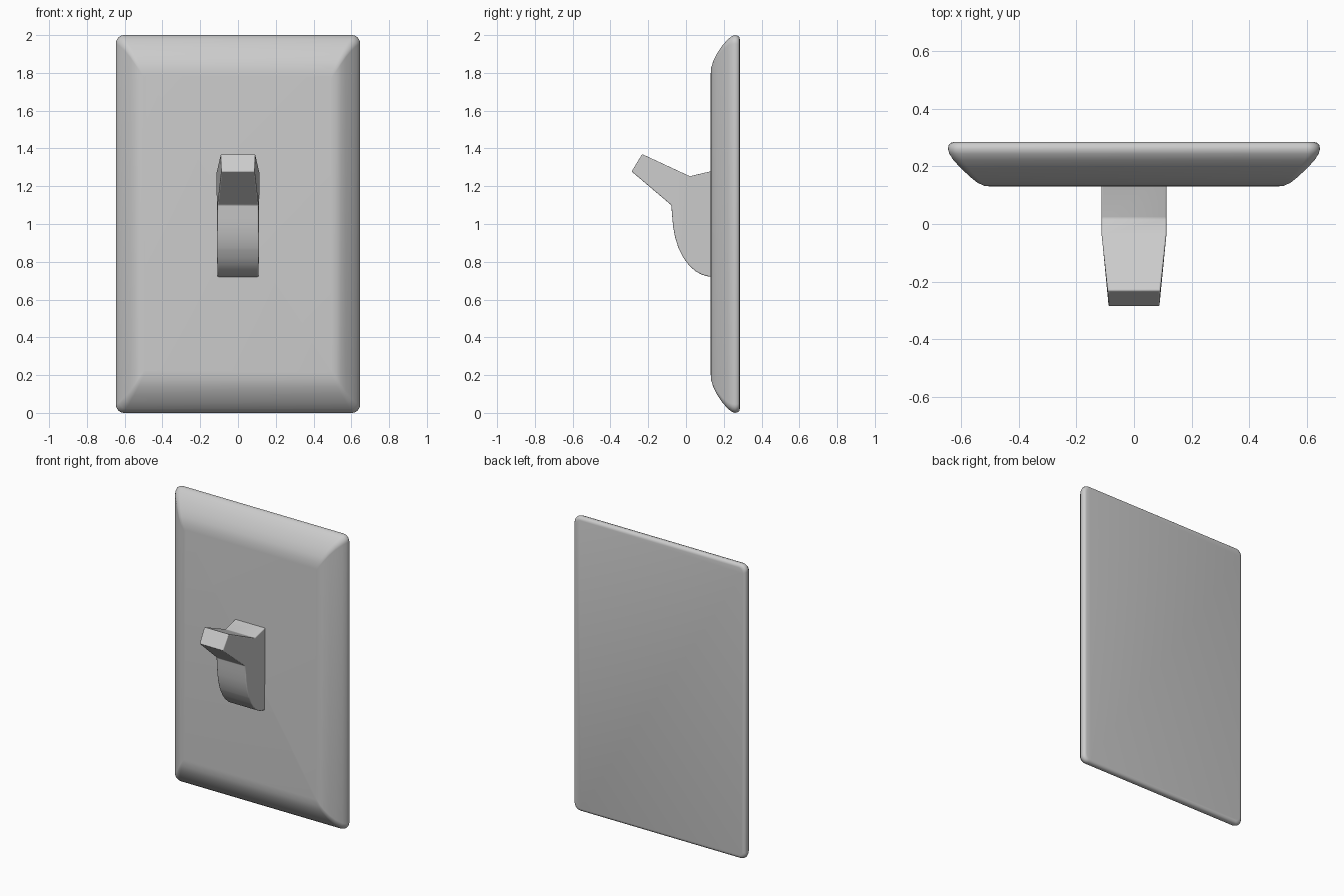
import bpy, bmesh, math

if "Cube" in bpy.data.objects:
    bpy.data.objects.remove(bpy.data.objects["Cube"])


def finish(bm, name, angle):
    bmesh.ops.recalc_face_normals(bm, faces=bm.faces)
    mesh = bpy.data.meshes.new(name)
    bm.to_mesh(mesh)
    bm.free()
    obj = bpy.data.objects.new(name, mesh)
    bpy.context.collection.objects.link(obj)
    bpy.ops.object.select_all(action='DESELECT')
    obj.select_set(True)
    bpy.context.view_layer.objects.active = obj
    bpy.ops.object.shade_smooth_by_angle(angle=math.radians(angle))
    return obj


def rounded_loop(bm, hx, hz, y, r, steps=6):
    verts = []
    for i, (sx, sz) in enumerate([(1, 1), (-1, 1), (-1, -1), (1, -1)]):
        for k in range(steps + 1):
            a = math.pi / 2 * (i + k / steps)
            verts.append(bm.verts.new((sx * (hx - r) + r * math.cos(a), y,
                                       1 + sz * (hz - r) + r * math.sin(a))))
    return verts


# Wall plate: rounded rectangles stacked from front to back
# (half width, half height, y, corner radius)
sections = [(0.495, 0.785, 0.130, 0.012), (0.522, 0.825, 0.133, 0.014),
            (0.545, 0.863, 0.144, 0.018), (0.570, 0.903, 0.164, 0.022),
            (0.600, 0.945, 0.192, 0.028), (0.628, 0.978, 0.222, 0.035),
            (0.642, 0.995, 0.244, 0.042), (0.647, 1.000, 0.260, 0.045),
            (0.645, 0.997, 0.273, 0.044), (0.638, 0.990, 0.282, 0.040),
            (0.626, 0.978, 0.285, 0.035)]
bm = bmesh.new()
loops = [rounded_loop(bm, *s) for s in sections]
for a, b in zip(loops, loops[1:]):
    for i in range(len(a)):
        j = (i + 1) % len(a)
        bm.faces.new((a[i], a[j], b[j], b[i]))
bm.faces.new(loops[0])
bm.faces.new(loops[-1])
finish(bm, "wall_plate", 40)

# Toggle: side profile (y, z) extruded across x, lever tapering to its tip
profile = [(0.17, 0.715), (0.12, 0.722), (0.085, 0.731), (0.05, 0.750),
           (0.015, 0.782), (-0.015, 0.823), (-0.04, 0.873), (-0.058, 0.930),
           (-0.068, 0.985), (-0.073, 1.04), (-0.078, 1.10),
           (-0.288, 1.278), (-0.232, 1.370), (0.02, 1.253), (0.17, 1.288)]
bm = bmesh.new()
left = bm.faces.new([bm.verts.new((-0.113, y, z)) for y, z in profile])
ext = bmesh.ops.extrude_face_region(bm, geom=[left], use_keep_orig=True)
for v in ext["geom"]:
    if isinstance(v, bmesh.types.BMVert):
        v.co.x = 0.113
bmesh.ops.bisect_plane(bm, geom=bm.verts[:] + bm.edges[:] + bm.faces[:],
                       plane_co=(0, -0.035, 0), plane_no=(0, 1, 0))
for v in bm.verts:
    taper = max(0, min(1, (-0.035 - v.co.y) / 0.23))
    low = max(0, (0.95 - v.co.z) / 0.23)
    v.co.x *= 1 - 0.22 * taper - 0.04 * low
toggle = finish(bm, "toggle_switch", 40)
bevel = toggle.modifiers.new("soft_edges", 'BEVEL')
bevel.width = 0.012
bevel.segments = 3
bevel.limit_method = 'ANGLE'
bevel.angle_limit = math.radians(38)
